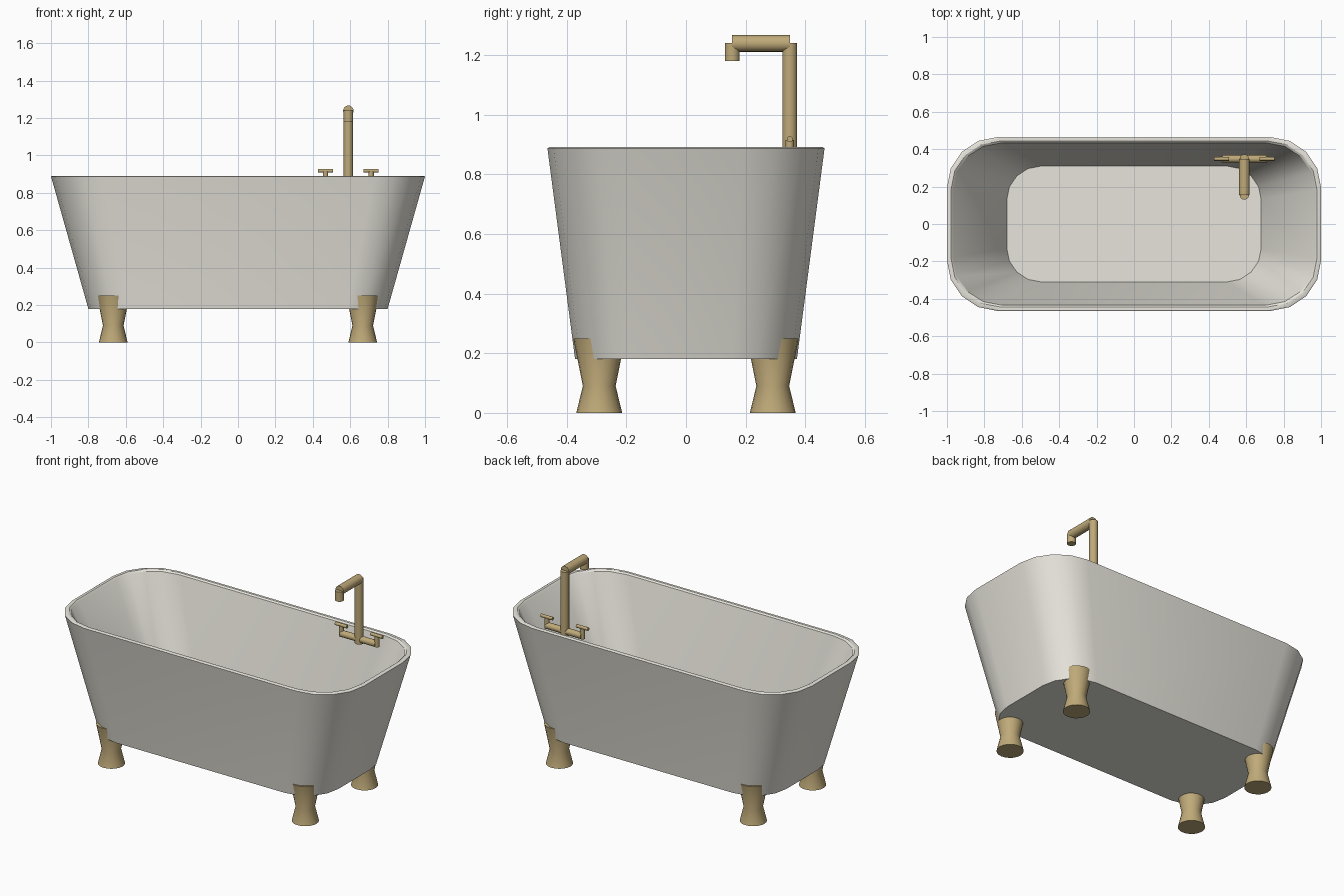
import bpy, bmesh, math
from mathutils import Vector

if "Cube" in bpy.data.objects:
    bpy.data.objects.remove(bpy.data.objects["Cube"])


def material(name, color):
    m = bpy.data.materials.new(name)
    m.diffuse_color = color
    m.use_nodes = True
    m.node_tree.nodes["Principled BSDF"].inputs["Base Color"].default_value = m.diffuse_color
    return m


ENAMEL = material("enamel", (0.80, 0.78, 0.71, 1))
BRASS = material("brass", (0.52, 0.40, 0.19, 1))


def loft(name, rings, mat, angle=30):
    """Skin a stack of equal-length point rings and cap both ends."""
    bm = bmesh.new()
    loops = [[bm.verts.new(p) for p in ring] for ring in rings]
    n = len(loops[0])
    for a, b in zip(loops, loops[1:]):
        for i in range(n):
            j = (i + 1) % n
            bm.faces.new((a[i], a[j], b[j], b[i]))
    bm.faces.new(loops[0][::-1])
    bm.faces.new(loops[-1])
    bmesh.ops.recalc_face_normals(bm, faces=bm.faces)
    mesh = bpy.data.meshes.new(name)
    bm.to_mesh(mesh)
    bm.free()
    mesh.materials.append(mat)
    ob = bpy.data.objects.new(name, mesh)
    bpy.context.collection.objects.link(ob)
    bpy.ops.object.select_all(action='DESELECT')
    ob.select_set(True)
    bpy.context.view_layer.objects.active = ob
    bpy.ops.object.shade_smooth_by_angle(angle=math.radians(angle))
    return ob


def tub_ring(hx, hy, z, corner=0.27, seg=4):
    """Rounded rectangle at full rim size, scaled to half-sizes hx, hy."""
    pts = []
    for k, (sx, sy) in enumerate(((1, 1), (-1, 1), (-1, -1), (1, -1))):
        for i in range(seg + 1):
            a = math.pi / 2 * (k + i / seg)
            x = sx * (1 - corner) + corner * math.cos(a)
            y = sy * (0.465 - corner) + corner * math.sin(a)
            pts.append((x * hx, y * hy / 0.465, z))
    return pts


def tube(name, a, b, profile, mat=BRASS, sides=20):
    """Round part from a to b; profile lists (fraction, radius)."""
    a, b = Vector(a), Vector(b)
    rot = (b - a).to_track_quat('Z', 'Y')
    rings = []
    for t, r in profile:
        c = a.lerp(b, t)
        rings.append([c + rot @ Vector((r * math.cos(w), r * math.sin(w), 0))
                      for w in (2 * math.pi * i / sides for i in range(sides))])
    return loft(name, rings, mat)


def rod(name, a, b, r):
    return tube(name, a, b, [(0, r), (1, r)])


# Tub shell: outer wall, rounded lip, inner wall, floor
loft("tub", [tub_ring(*r) for r in (
    (0.80, 0.372, 0.18),
    (0.998, 0.464, 0.882),
    (1.0, 0.465, 0.887),
    (0.993, 0.459, 0.891),
    (0.978, 0.444, 0.891),
    (0.968, 0.434, 0.883),
    (0.68, 0.31, 0.25))], ENAMEL)

# Hourglass feet
for sx, side in ((-1, "left"), (1, "right")):
    for sy, end in ((-1, "front"), (1, "back")):
        x, y = 0.667 * sx, 0.291 * sy
        tube(f"{end}_{side}_foot", (x, y, 0), (x, y, 0.25),
             [(0, 0.077), (0.36, 0.055), (1, 0.087)])

# Faucet column, spout arm and nozzle
FX, FY = 0.59, 0.348
rod("faucet_column", (FX, FY, 0.84), (FX, FY, 1.24), 0.025)
rod("spout_arm", (FX, FY, 1.239), (FX, 0.155, 1.239), 0.028)
rod("spout_nozzle", (FX, 0.155, 1.24), (FX, 0.155, 1.18), 0.025)

# Valve crossbar with a stem and handle at each end
rod("valve_crossbar", (FX - 0.12, FY, 0.866), (FX + 0.12, FY, 0.866), 0.02)
for s, side in ((-1, "left"), (1, "right")):
    x = FX + 0.122 * s
    rod(f"{side}_valve_stem", (x, FY, 0.85), (x, FY, 0.915), 0.014)
    rod(f"{side}_valve_handle", (x - 0.04, FY, 0.918), (x + 0.04, FY, 0.918), 0.01)
